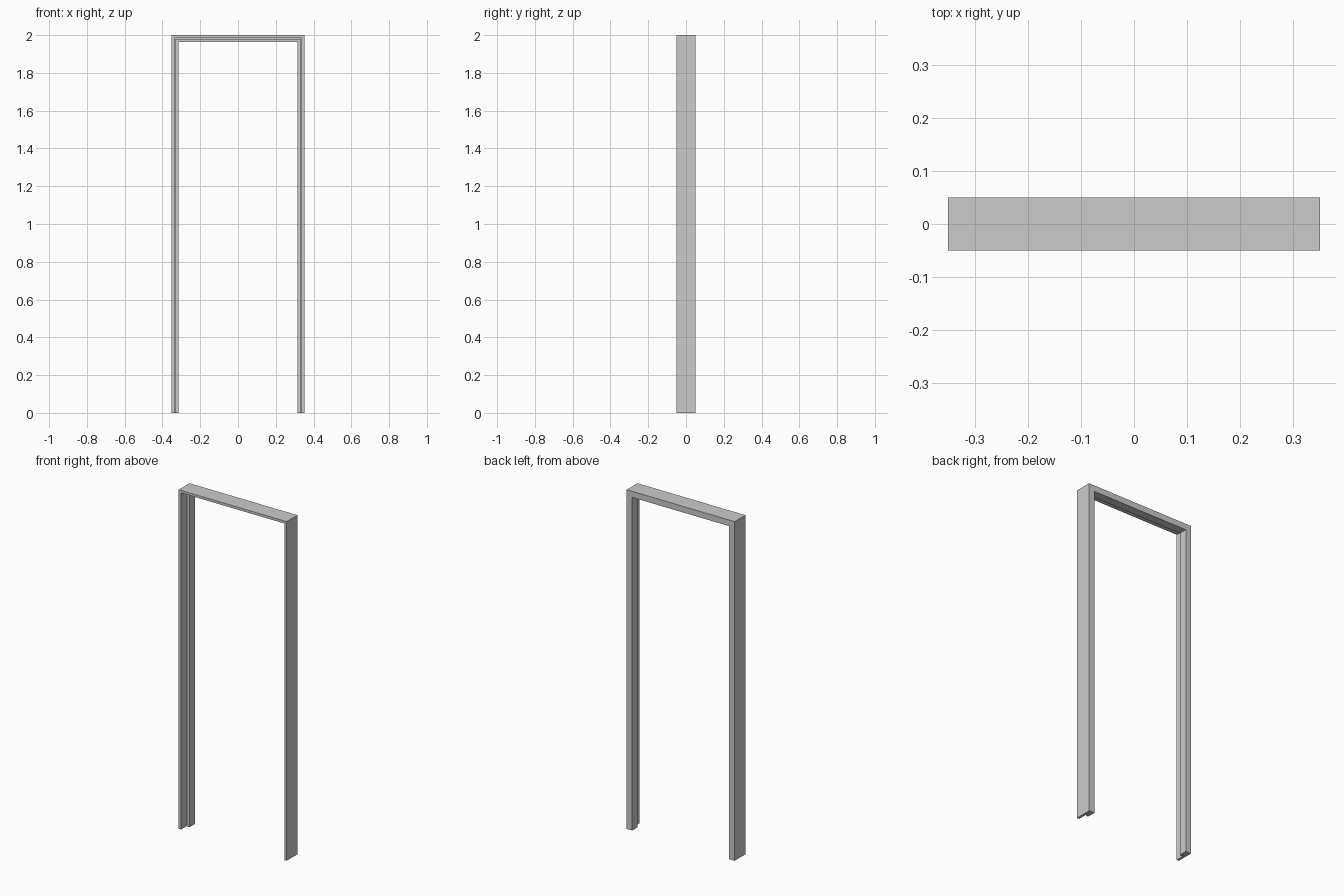
import bpy, bmesh

if "Cube" in bpy.data.objects:
    bpy.data.objects.remove(bpy.data.objects["Cube"])

HALF_W, HEIGHT = 0.352, 2.0

# Rebated frame section: (inset from outer edge, y), with a thin seal slot in the rebate corner
section = [(0, -0.05), (0.015, -0.05), (0.015, 0.010), (0.020, 0.010),
           (0.020, 0.0), (0.036, 0.0), (0.036, 0.05), (0, 0.05)]

bm = bmesh.new()


def ring(corner):
    return [bm.verts.new(corner(d, y)) for d, y in section]


# Mitred sweep: up the left jamb, across the head, down the right jamb
rings = [
    ring(lambda d, y: (-HALF_W + d, y, 0)),
    ring(lambda d, y: (-HALF_W + d, y, HEIGHT - d)),
    ring(lambda d, y: (HALF_W - d, y, HEIGHT - d)),
    ring(lambda d, y: (HALF_W - d, y, 0)),
]
n = len(section)
for a, b in zip(rings, rings[1:]):
    for i in range(n):
        j = (i + 1) % n
        bm.faces.new((a[i], a[j], b[j], b[i]))

# Feet of the jambs
bm.faces.new(rings[0])
bm.faces.new(rings[-1])
bmesh.ops.recalc_face_normals(bm, faces=bm.faces)

mesh = bpy.data.meshes.new("door_frame")
bm.to_mesh(mesh)
bm.free()
frame = bpy.data.objects.new("door_frame", mesh)
bpy.context.collection.objects.link(frame)
